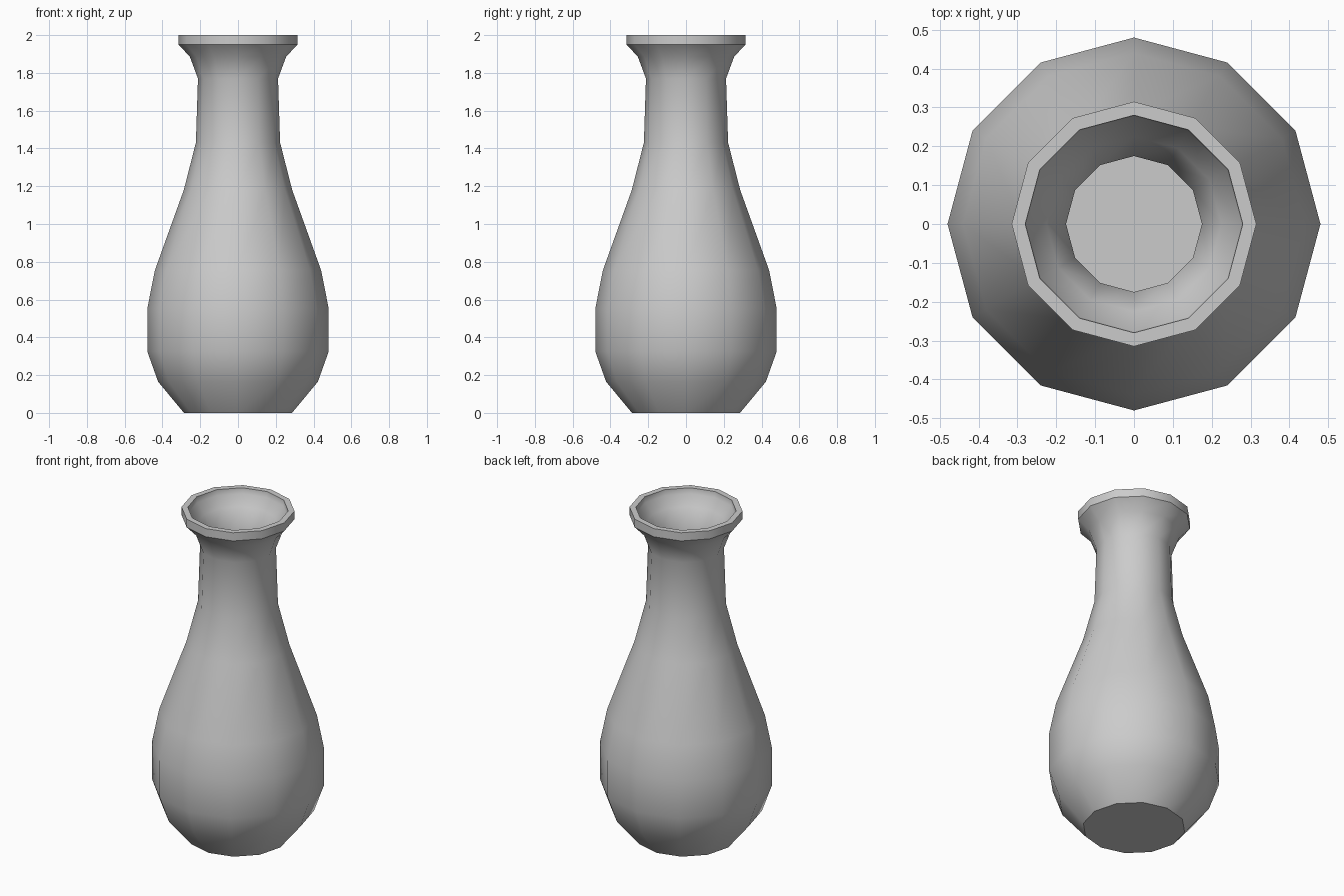
import bpy, bmesh, math

if "Cube" in bpy.data.objects:
    bpy.data.objects.remove(bpy.data.objects["Cube"])

SIDES = 12

# Closed wall profile (radius, height): outside upward, then inside downward
outer = [(0.286, 0.0), (0.423, 0.165), (0.48, 0.325), (0.48, 0.553),
         (0.44, 0.755), (0.287, 1.18), (0.223, 1.43), (0.212, 1.77),
         (0.255, 1.886), (0.315, 1.95), (0.315, 2.0)]
inner = [(0.28, 2.0), (0.277, 1.965), (0.225, 1.91), (0.175, 1.78),
         (0.187, 1.425), (0.252, 1.17), (0.406, 0.745), (0.445, 0.55),
         (0.445, 0.333), (0.394, 0.185), (0.27, 0.035)]


def ring(bm, radius, z):
    step = 2 * math.pi / SIDES
    return [bm.verts.new((radius * math.cos(i * step), radius * math.sin(i * step), z))
            for i in range(SIDES)]


# Lathe the wall, then close the base and the inside floor
bm = bmesh.new()
rings = [ring(bm, r, z) for r, z in outer + inner]
for low, high in zip(rings, rings[1:]):
    for i in range(SIDES):
        j = (i + 1) % SIDES
        bm.faces.new((low[i], low[j], high[j], high[i]))
bm.faces.new(rings[0][::-1])
bm.faces.new(rings[-1])
bmesh.ops.recalc_face_normals(bm, faces=bm.faces)

mesh = bpy.data.meshes.new("vase")
bm.to_mesh(mesh)
bm.free()
vase = bpy.data.objects.new("vase", mesh)
bpy.context.collection.objects.link(vase)

# Smooth body with crisp rim and base edges
bpy.context.view_layer.objects.active = vase
vase.select_set(True)
bpy.ops.object.shade_smooth_by_angle(angle=math.radians(40))
